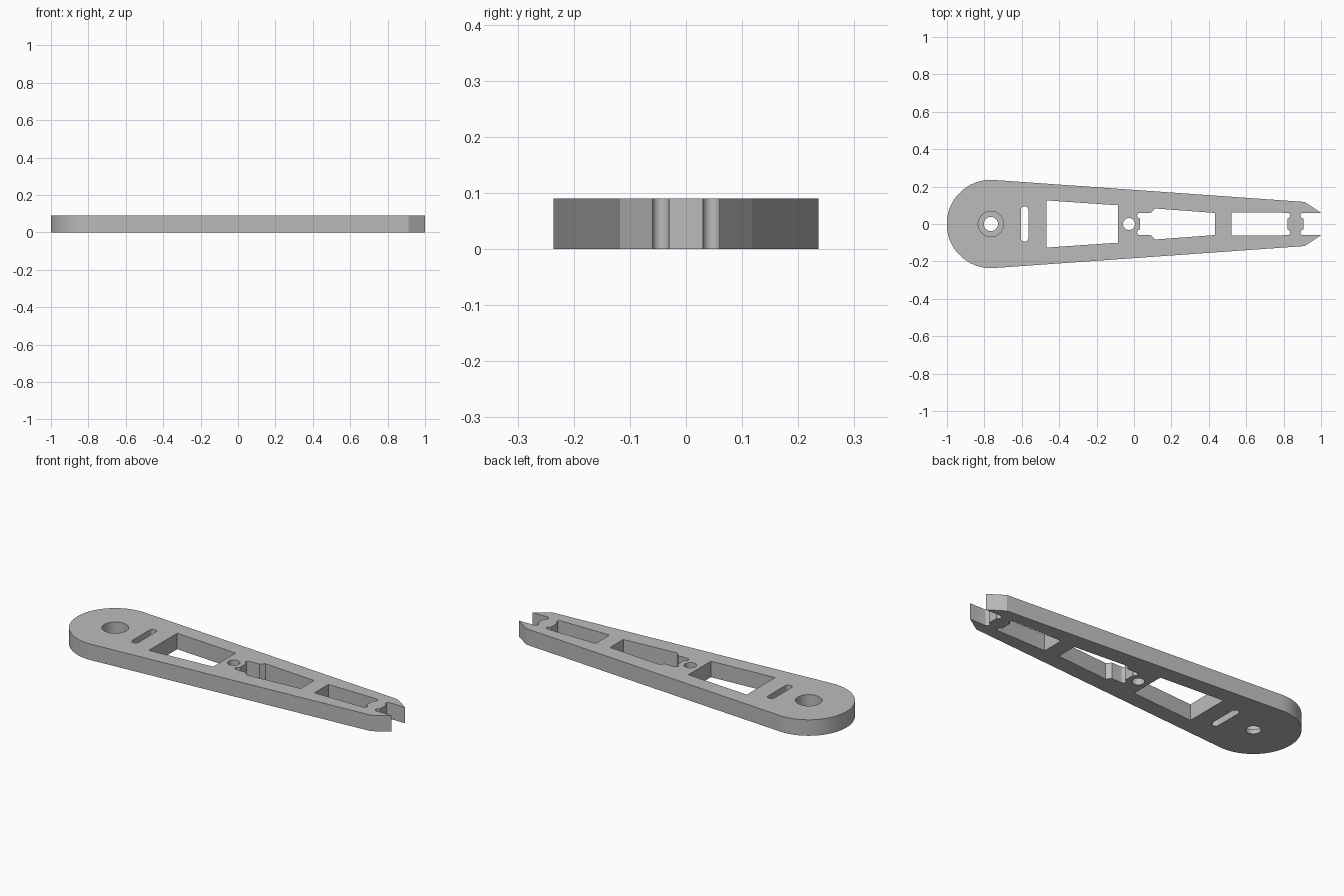
import bpy, bmesh
from math import sin, cos, pi, radians, asin

H = 0.09          # plate thickness
HUB = -0.765      # x of the round end
R = 0.236

if "Cube" in bpy.data.objects:
    bpy.data.objects.remove(bpy.data.objects["Cube"])

grey = bpy.data.materials.new("plain grey")
grey.use_nodes = True
grey.diffuse_color = (0.5, 0.5, 0.5, 1)
grey.node_tree.nodes["Principled BSDF"].inputs["Base Color"].default_value = (0.5, 0.5, 0.5, 1)


def prism(name, pts, z0, z1):
    """Extrude a closed outline from z0 to z1."""
    bm = bmesh.new()
    face = bm.faces.new([bm.verts.new((x, y, z0)) for x, y in pts])
    up = bmesh.ops.extrude_face_region(bm, geom=[face])["geom"]
    bmesh.ops.translate(bm, verts=[v for v in up if isinstance(v, bmesh.types.BMVert)], vec=(0, 0, z1 - z0))
    bmesh.ops.recalc_face_normals(bm, faces=bm.faces)
    mesh = bpy.data.meshes.new(name)
    bm.to_mesh(mesh)
    bm.free()
    mesh.materials.append(grey)
    ob = bpy.data.objects.new(name, mesh)
    bpy.context.collection.objects.link(ob)
    return ob


def arc(cx, cy, r, a0, a1, n):
    return [(cx + r * cos(a0 + (a1 - a0) * i / n), cy + r * sin(a0 + (a1 - a0) * i / n))
            for i in range(n + 1)]


def circle(cx, r, n=48):
    return arc(cx, 0, r, 0, 2 * pi, n)[:-1]


def mirrored(half):
    """Close an upper half outline with its reflection in y."""
    return half + [(x, -y) for x, y in reversed(half)]


def grooved_edge(x, side):
    """Upper half of a web edge, from its middle out past a round relief groove."""
    return [(x, 0.03)] + [(x + side * 0.015 * sin(pi * i / 10), 0.045 - 0.015 * cos(pi * i / 10))
                          for i in range(1, 11)]


# Tapered arm with a round end, forked tip and grooved notch
tangent = pi / 2 - asin(0.118 / 1.69) / 1.0 + 0.0
half = grooved_edge(0.905, -1) + [(1.0, 0.06), (0.912, 0.118)]
half += arc(HUB, 0, R, radians(86), pi, 36)
arm = prism("tapered_arm", half[:-1] + [half[-1]] + [(x, -y) for x, y in reversed(half[:-1])], 0, H)

# Openings through the plate
slot_half = arc(-0.585, 0.075, 0.02, pi, 0, 12)
middle = grooved_edge(0.032, -1) + [(0.092, 0.06), (0.112, 0.083), (0.432, 0.059)]
front = [(0.52, 0.062)] + [(x, y) for x, y in reversed(grooved_edge(0.82, 1))]
openings = {
    "hub_bore": circle(HUB, 0.038),
    "cross_slot": mirrored(slot_half),
    "tapered_window": mirrored([(-0.467, 0.126), (-0.085, 0.1)]),
    "small_hole": circle(-0.027, 0.032, 32),
    "middle_window": mirrored(middle),
    "front_window": mirrored(front),
}
cutters = [prism(n + "_cutter", p, -0.05, H + 0.05) for n, p in openings.items()]
# Recess around the hub bore, from the top
cutters.append(prism("hub_recess_cutter", circle(HUB, 0.068), 0.024, H + 0.05))

for c in cutters:
    c.hide_render = True
    mod = arm.modifiers.new(c.name, "BOOLEAN")
    mod.operation = "DIFFERENCE"
    mod.solver = "EXACT"
    mod.object = c

# Bake the cuts and drop the cutters
bpy.context.view_layer.update()
cut = bpy.data.meshes.new_from_object(arm.evaluated_get(bpy.context.evaluated_depsgraph_get()))
arm.modifiers.clear()
arm.data = cut
for c in cutters:
    bpy.data.objects.remove(c)

# Smooth the round walls, keep edges sharp
bpy.ops.object.select_all(action="DESELECT")
arm.select_set(True)
bpy.context.view_layer.objects.active = arm
bpy.ops.object.shade_smooth_by_angle(angle=radians(25))
